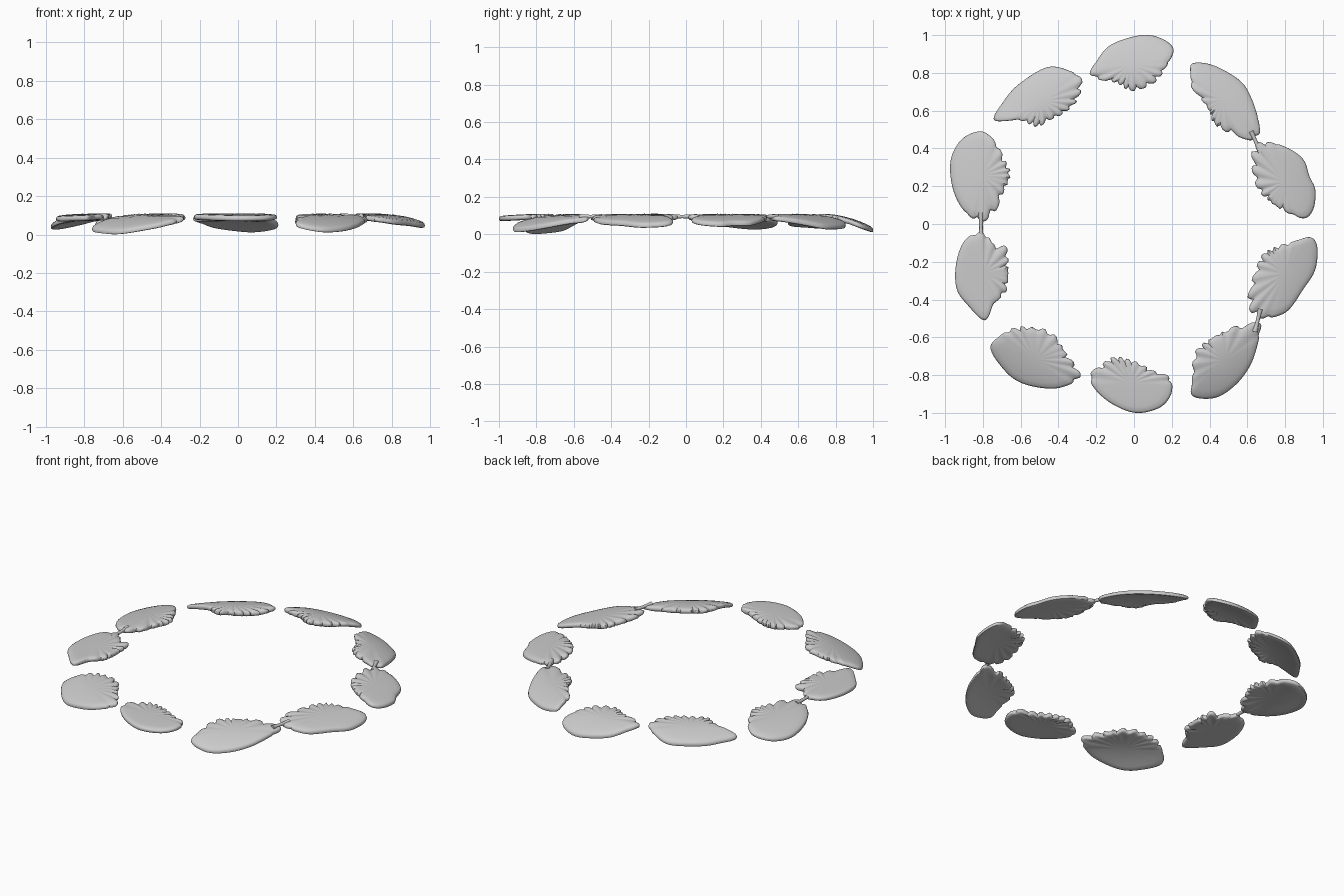
import bpy, bmesh, math
from mathutils import Vector

if "Cube" in bpy.data.objects:
    bpy.data.objects.remove(bpy.data.objects["Cube"], do_unlink=True)

# One pale grey for everything
grey = bpy.data.materials.new("pale_grey")
grey.use_nodes = True
colour = (0.6, 0.6, 0.6, 1)
grey.diffuse_color = colour
grey.node_tree.nodes["Principled BSDF"].inputs["Base Color"].default_value = colour
grey.node_tree.nodes["Principled BSDF"].inputs["Roughness"].default_value = 0.6

MID = 0.095      # height of the level, inner part of every leaf
HALF = 0.015     # half of the leaf thickness
STEPS = 8        # outline samples between two profile points


def smooth_loop(points):
    """Closed curve running through a few profile points."""
    loop = []
    count = len(points)
    for i in range(count):
        a, b, c, d = (points[(i + k) % count] for k in (-1, 0, 1, 2))
        for j in range(STEPS):
            t = j / STEPS
            loop.append(0.5 * (2 * b + (c - a) * t + (2 * a - 5 * b + 4 * c - d) * t**2
                               + (3 * b - a - 3 * c + d) * t**3))
    return loop


def finish(obj):
    obj.data.materials.append(grey)
    bpy.ops.object.select_all(action='DESELECT')
    obj.select_set(True)
    bpy.context.view_layer.objects.active = obj
    bpy.ops.object.shade_smooth_by_angle(angle=math.radians(50))


def leaf(name, drop, profile):
    """Ruffled plate whose outer side droops; profile is in hundredths."""
    points = [Vector(p) / 100 for p in profile]
    loop = smooth_loop(points)
    centre = sum(points, Vector((0, 0))) / len(points)
    inward = -centre.normalized()
    far = max(p.length for p in loop)

    # Scallops on the side that faces the middle of the ring
    rim, groove = [], []
    for p in loop:
        ray = p - centre
        facing = max(0, ray.normalized().dot(inward) + 0.15)
        angle = math.atan2(ray.y, ray.x)
        wave = 0.5 + 0.5 * math.sin(angle * 19 + 2 * math.sin(angle * 3))
        weight = min(1, facing * 1.6)
        rim.append(centre + ray * (1 + weight * (0.05 - 0.15 * wave**3)))
        groove.append(weight * wave)

    def height(p):
        t = max(0, (p.length - 0.72) / (far - 0.72))
        return MID - drop * min(1, t)**2

    bm = bmesh.new()

    def ring(scale, offset):
        made = []
        for p, g in zip(rim, groove):
            q = centre.lerp(p, scale)
            z = height(q) + offset - 0.009 * g * scale**2
            made.append(bm.verts.new((q.x, q.y, max(0, z))))
        return made

    def bridge(a, b):
        for i in range(len(a)):
            k = (i + 1) % len(a)
            bm.faces.new((a[i], a[k], b[k], b[i]))

    edge = ring(1, 0)
    for side in (1, -1):
        previous = edge
        for scale, part in ((0.985, 0.6), (0.94, 0.9), (0.8, 1), (0.6, 1), (0.35, 1)):
            current = ring(scale, side * part * HALF)
            bridge(previous, current)
            previous = current
        tip = bm.verts.new((centre.x, centre.y, height(centre) + side * HALF))
        for i in range(len(previous)):
            bm.faces.new((previous[i], previous[(i + 1) % len(previous)], tip))
    bmesh.ops.recalc_face_normals(bm, faces=bm.faces)
    mesh = bpy.data.meshes.new(name)
    bm.to_mesh(mesh)
    bm.free()
    obj = bpy.data.objects.new(name, mesh)
    bpy.context.collection.objects.link(obj)
    finish(obj)


def stem(name, start, end):
    """Thin waisted link between two neighbouring leaves."""
    curve = bpy.data.curves.new(name, 'CURVE')
    curve.dimensions = '3D'
    curve.bevel_depth = 0.012
    curve.bevel_resolution = 3
    curve.use_fill_caps = True
    line = curve.splines.new('POLY')
    line.points.add(4)
    for i, point in enumerate(line.points):
        t = i / 4
        p = Vector(start).lerp(Vector(end), t) / 100
        point.co = (p.x, p.y, MID, 1)
        point.radius = 0.8 + 1.6 * (t - 0.5)**2
    obj = bpy.data.objects.new(name, curve)
    bpy.context.collection.objects.link(obj)
    bpy.ops.object.select_all(action='DESELECT')
    obj.select_set(True)
    bpy.context.view_layer.objects.active = obj
    bpy.ops.object.convert(target='MESH')
    finish(bpy.context.view_layer.objects.active)


# Leaves, going round the ring from the back
leaf("back_leaf", 0.075, [(-23, 79), (-20, 86), (-12, 95), (4, 100), (15, 98), (21, 92),
                          (16, 82), (10, 75), (-1, 71), (-9, 75), (-19, 77)])
leaf("back_left_leaf", 0.06, [(30, 79), (31, 85), (42, 84), (56, 76), (62, 67), (66, 54),
                              (65, 45), (55, 47), (43, 53), (39, 62), (31, 72)])
leaf("left_rear_leaf", 0.045, [(65, 42), (77, 42), (89, 35), (93, 25), (96, 18), (95, 8),
                               (90, 3), (80, 7), (70, 14), (65, 21), (63, 32)])
leaf("left_front_leaf", 0.05, [(93, -7), (83, -10), (70, -15), (65, -24), (61, -40),
                               (66, -49), (80, -47), (90, -34), (96, -24), (97, -12)])
leaf("front_left_leaf", 0.075, [(66, -53), (53, -55), (41, -61), (33, -68), (31, -82),
                                (31, -91), (43, -92), (54, -85), (62, -74), (66, -61)])
leaf("front_leaf", 0.012, [(-23, -80), (-17, -75), (-10, -71), (0, -73), (10, -78), (18, -81),
                           (20, -89), (14, -97), (1, -100), (-12, -95), (-21, -87)])
leaf("front_right_leaf", 0.085, [(-76, -65), (-67, -57), (-57, -55), (-44, -58), (-36, -69),
                                 (-29, -80), (-37, -86), (-47, -87), (-60, -84), (-69, -77)])
leaf("right_front_leaf", 0.015, [(-79, -5), (-75, -11), (-68, -13), (-67, -23), (-68, -35),
                                 (-74, -42), (-79, -51), (-88, -43), (-94, -34), (-94, -20),
                                 (-89, -8)])
leaf("right_rear_leaf", 0.06, [(-81, 49), (-74, 44), (-69, 34), (-66, 26), (-70, 16), (-74, 7),
                               (-81, 2), (-90, 7), (-96, 19), (-97, 34), (-91, 45)])
leaf("back_right_leaf", 0.055, [(-74, 55), (-69, 65), (-61, 74), (-46, 83), (-34, 81), (-28, 76),
                                (-31, 65), (-39, 58), (-46, 55), (-51, 52), (-60, 55)])

# Links between three pairs of leaves
stem("right_stem", (-81, 6), (-81, -10))
stem("back_left_stem", (62, 49), (67, 38))
stem("front_left_stem", (67, -45), (64, -57))
